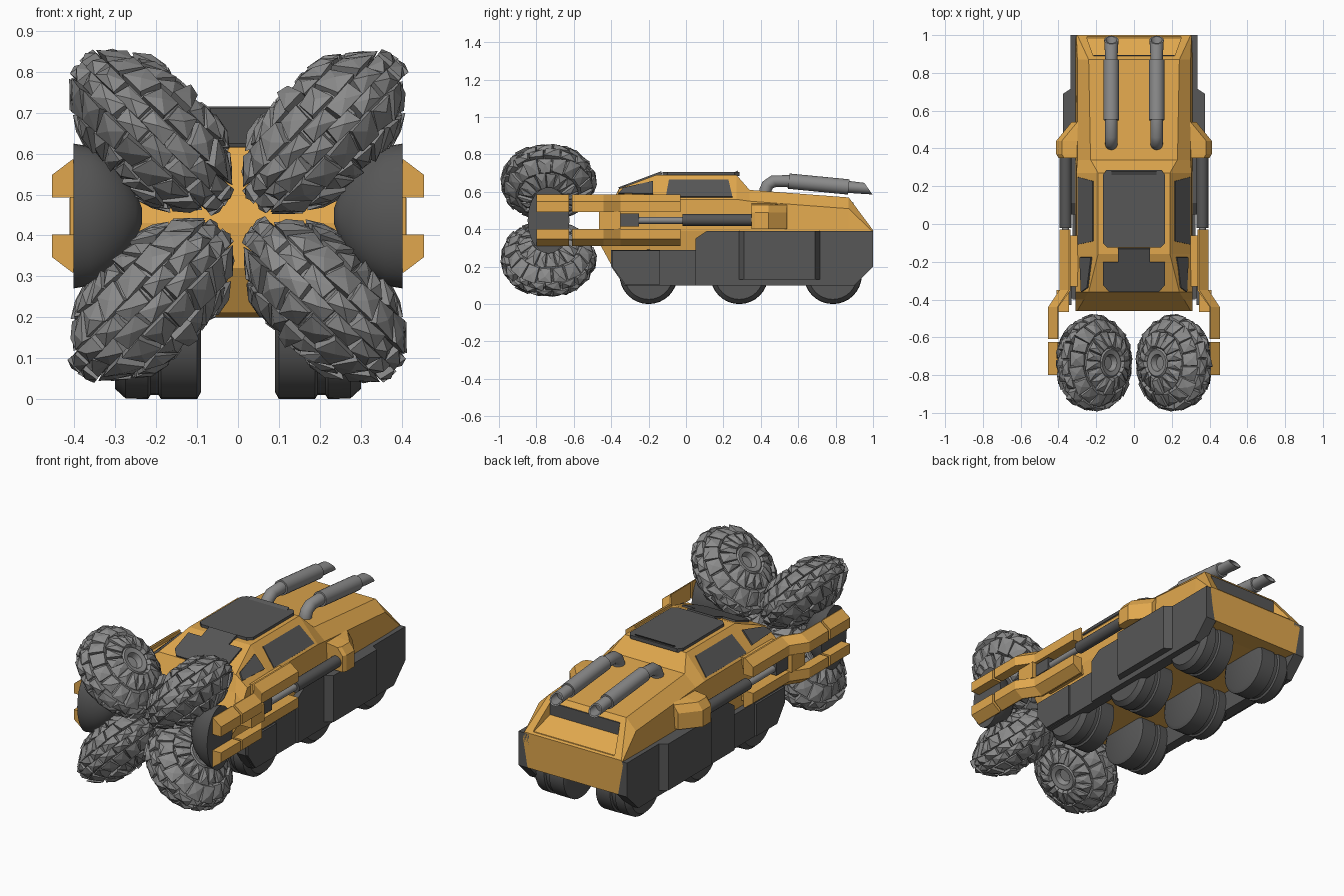
import bpy, bmesh, math, random
from mathutils import Vector, Matrix

if "Cube" in bpy.data.objects:
    bpy.data.objects.remove(bpy.data.objects["Cube"])

random.seed(4)


def material(name, rgb):
    m = bpy.data.materials.new(name)
    m.diffuse_color = (*rgb, 1)
    m.use_nodes = True
    m.node_tree.nodes["Principled BSDF"].inputs["Base Color"].default_value = m.diffuse_color
    return m


ORANGE = material("orange paint", (0.75, 0.39, 0.075))
DARK = material("dark grey", (0.095, 0.095, 0.095))
GREY = material("steel grey", (0.26, 0.26, 0.26))


def finish(name, bm, mat, mirror=False, smooth=False):
    bmesh.ops.recalc_face_normals(bm, faces=bm.faces)
    me = bpy.data.meshes.new(name)
    bm.to_mesh(me)
    bm.free()
    me.materials.append(mat)
    ob = bpy.data.objects.new(name, me)
    bpy.context.collection.objects.link(ob)
    if mirror:
        ob.modifiers.new("mirror", 'MIRROR').use_clip = False
    if smooth:
        bpy.ops.object.select_all(action='DESELECT')
        ob.select_set(True)
        bpy.context.view_layer.objects.active = ob
        bpy.ops.object.shade_smooth_by_angle(angle=math.radians(35))
    return ob


def loft(name, rings, mat, mirror=False, smooth=False):
    """Skin a list of equal-length point rings and cap both ends."""
    bm = bmesh.new()
    vs = [[bm.verts.new(p) for p in r] for r in rings]
    n = len(vs[0])
    for a, b in zip(vs, vs[1:]):
        for i in range(n):
            bm.faces.new((a[i], a[(i + 1) % n], b[(i + 1) % n], b[i]))
    bm.faces.new(vs[0])
    bm.faces.new(vs[-1])
    return finish(name, bm, mat, mirror, smooth)


def prism(name, pts, vec, mat, mirror=False):
    pts = [Vector(p) for p in pts]
    return loft(name, [pts, [p + Vector(vec) for p in pts]], mat, mirror)


def plate(name, pts, t, mat, mirror=False):
    """Thin plate centred on a flat polygon."""
    p = [Vector(q) for q in pts]
    n = (p[1] - p[0]).cross(p[2] - p[0]).normalized() * t
    return prism(name, [q - n for q in p], n * 2, mat, mirror)


def side(name, yz, x0, x1, mat=DARK):
    return prism(name, [(x0, y, z) for y, z in yz], (x1 - x0, 0, 0), mat, True)


def tube(name, x, rings, mat, seg=20):
    """Round tube in a yz plane; rings are (y, z, radius, heading degrees)."""
    out = []
    for y, z, r, deg in rings:
        a = math.radians(deg)
        out.append([(x + r * math.cos(t), y - r * math.sin(t) * math.sin(a),
                     z + r * math.sin(t) * math.cos(a))
                    for t in (2 * math.pi * i / seg for i in range(seg))])
    return loft(name, out, mat, True, True)


def turned(profile, seg):
    """Rings around the x axis from (x, radius) pairs."""
    return [[Vector((a, r * math.cos(t), r * math.sin(t)))
             for t in (2 * math.pi * i / seg for i in range(seg))] for a, r in profile]


# --- hull: half sections bottom, waist, shoulder, top
SECT = [(-.46, .28, .32, .31, .37, .31, .40, .30, .43),
        (-.40, .28, .21, .31, .38, .31, .49, .265, .535),
        (-.36, .28, .21, .31, .39, .31, .56, .24, .615),
        (-.16, .28, .21, .31, .39, .305, .56, .19, .69),
        (.27, .28, .21, .31, .39, .305, .56, .19, .69),
        (.34, .28, .21, .31, .39, .30, .55, .23, .61),
        (.87, .28, .21, .31, .39, .30, .51, .24, .57),
        (1.0, .28, .20, .31, .37, .305, .385, .30, .395)]
rings = []
for y, *c in SECT:
    half = [(c[i], y, c[i + 1]) for i in (0, 2, 4, 6)]
    rings.append(half + [(-x, yy, z) for x, yy, z in reversed(half)])
hull = loft("hull", rings, ORANGE)

# --- rear recess with sloped ledge and dark back wall
cutter = loft("recess_cutter", [[(-w, y, z), (w, y, z), (w, y, .7), (-w, y, .7)]
                                for w, y, z in ((.215, .89, .475), (.25, .985, .405), (.25, 1.1, .405))], DARK)
cutter.hide_render = True
cutter.hide_viewport = True
b = hull.modifiers.new("recess", 'BOOLEAN')
b.operation, b.solver, b.object = 'DIFFERENCE', 'EXACT', cutter
plate("rear_vent", [(-.215, .892, .475), (.215, .892, .475), (.215, .892, .543), (-.215, .892, .543)], .004, DARK)


# --- cabin windows laid on the sloped sides
def slope(i, u, t):
    a, c = SECT[i], SECT[i + 1]
    m = [p + (q - p) * u for p, q in zip(a, c)]
    return (m[5] + (m[7] - m[5]) * t, m[0], m[6] + (m[8] - m[6]) * t)


plate("side_window", [slope(3, u, t) for u, t in ((.12, .08), (.95, .08), (.9, .78), (.16, .78))],
      .005, DARK, True)
plate("quarter_window", [slope(2, u, t) for u, t in ((.0, .5), (.92, .2), (.92, .75), (.12, .88))],
      .009, DARK, True)


# --- roof hatch, small lip and front hatch on the windscreen slope
def both(half):
    return half + [(-x, y) for x, y in reversed(half)]


prism("roof_hatch", [(x, y, .685) for x, y in both([(.14, -.125), (.165, -.10), (.165, .26), (.145, .285)])],
      (0, 0, .02), DARK)
prism("hatch_lip", [(-.12, .25, .70), (-.12, .28, .715), (-.12, .27, .695)], (.24, 0, 0), DARK)
plate("front_hatch", [(x, y, .615 + (y + .36) * .375) for x, y in
                      both([(.13, -.358), (.165, -.32), (.165, -.20), (.085, -.20), (.085, -.13)])],
      .009, DARK)

# --- side skirts
side("front_skirt", [(-.40, .29), (-.40, .20), (-.33, .10), (.06, .10), (.06, .29)], .27, .325)
side("front_skirt_panel", [(-.395, .285), (-.395, .20), (-.325, .105), (-.14, .105), (-.14, .285)], .32, .337)
side("rear_skirt", [(.05, .10), (.05, .35), (.11, .39), (1.0, .39), (1.0, .20), (.90, .10)], .27, .335)
prism("skirt_bulge", [(.33, .28, .13), (.375, .31, .13), (.375, .69, .13), (.33, .72, .13)],
      (0, 0, .26), DARK, True)

# --- six road wheels, smooth drums with a groove
for k, y in enumerate((-.20, .285, .785)):
    prof = [(.09, .137), (.10, .155), (.188, .155), (.194, .145), (.214, .145),
            (.22, .155), (.275, .153), (.30, .13)]
    r = [[p + Vector((0, y, .155)) for p in ring] for ring in turned(prof, 32)]
    loft(f"road_wheel_{k + 1}", r, DARK, True, True)

# --- front arms, upper and lower, in two pieces
MID = .4475


def arm(name, stations, s):
    out = []
    for y, xi, xo in stations:
        out.append([(x, y, MID + s * z) for x, z in
                    ((xi, .045), (xo, .045), (xo, .10), (xo - .05, .138), (xi, .138))])
    loft(name, out, ORANGE, True)


for label, s in (("upper", 1), ("lower", -1)):
    arm(label + "_arm_tip", [(-.80, .40, .455), (-.625, .40, .455)], s)
    arm(label + "_arm", [(-.61, .40, .455), (-.44, .40, .455), (-.35, .335, .395), (-.03, .335, .395)], s)
    # mounting pads between arm and hull
    z0 = MID + s * .09
    side(label + "_arm_mount", [(-.33, z0 - .03), (-.06, z0 - .03), (-.06, z0 + .03), (-.33, z0 + .03)],
         .29, .345, ORANGE)
side("arm_link", [(-.465, .40), (-.35, .40), (-.35, .495), (-.465, .495)], .345, .41, ORANGE)

# --- side pistons and their rear anchors
tube("piston_body", .362, [(-.02, .45, .025, 0), (-.02, .45, .032, 0), (.36, .45, .032, 0)], DARK)
tube("piston_rod", .362, [(-.27, .447, .018, 0), (0, .447, .018, 0)], GREY)
side("piston_bracket", [(-.43, .415), (-.25, .415), (-.25, .485), (-.43, .485)], .33, .385)
loft("piston_anchor", [[(.29, y, .40), (x, y, .40), (x, y, .49), (x - .03, y, .53), (.29, y, .54)]
                       for y, x in ((.35, .40), (.37, .412), (.44, .412), (.54, .33))], ORANGE, True)

# --- narrow domed drill hubs between the arm tips
WY = -.735
dome = [(.235, .02), (.25, .06), (.28, .11), (.32, .148), (.36, .17), (.402, .177)]
loft("drill_hub", [[Vector((p.x, p.y * .63 + WY, p.z + MID)) for p in r] for r in turned(dome, 40)],
     DARK, True, True)

# --- drill wheel core and rough tread blocks
SEG = 17
half = [(.095, .02), (.095, .035), (.125, .045), (.13, .07), (.115, .085), (.095, .15), (.06, .20), (.02, .225)]
core = turned(half + [(-a, r) for a, r in reversed(half)], SEG * 2)
bm = bmesh.new()
vs = [[bm.verts.new(p) for p in r] for r in core]
for a, c in zip(vs, vs[1:]):
    for i in range(SEG * 2):
        j = (i + 1) % (SEG * 2)
        bm.faces.new((a[i], a[j], c[j], c[i]))
bm.faces.new(vs[0])
bm.faces.new(vs[-1])
OUTLINE = [(0, 0, .259), (.22, .042, .25), (.6, .105, .178), (.9, .148, .10), (1, .13, .075)]


def tread(u, ang, k):
    """Point on the double-cone tread envelope, u from -1 to 1 across it."""
    v = min(abs(u), 1)
    for p, q in zip(OUTLINE, OUTLINE[1:]):
        if v <= q[0]:
            f = (v - p[0]) / (q[0] - p[0])
            a, r = p[1] + (q[1] - p[1]) * f, p[2] + (q[2] - p[2]) * f
            break
    return Vector((k * math.copysign(a, u), k * r * math.cos(ang), k * r * math.sin(ang)))


step = 2 * math.pi / SEG
for row, (u0, u1) in enumerate(((-.95, -.6), (-.6, -.24), (-.24, .02), (-.02, .24), (.24, .6), (.6, .95))):
    for i in range(SEG):
        ang = (i + (row % 2) * .5) * step
        um, ud = (u0 + u1) / 2, (u1 - u0) / 2
        lift = random.uniform(.95, 1.01)
        low, top = [], []
        for du, da in ((-1, -1), (1, -1), (1, 1), (-1, 1)):
            low.append(bm.verts.new(tread(um + du * ud, ang + da * step * .5, .82)))
            top.append(bm.verts.new(tread(um + du * ud * random.uniform(.75, 1),
                                          ang + da * step * random.uniform(.38, .49),
                                          lift + random.uniform(-.06, .015))))
        peak = bm.verts.new(tread(um, ang, lift + .02))
        bm.faces.new(low)
        for q in range(4):
            n = (q + 1) % 4
            bm.faces.new((low[q], low[n], top[n], top[q]))
            bm.faces.new((top[q], top[n], peak))
wheel = finish("drill_wheel_1", bm, GREY)
wheels = [wheel]
for k in range(3):
    w = bpy.data.objects.new(f"drill_wheel_{k + 2}", wheel.data)
    bpy.context.collection.objects.link(w)
    wheels.append(w)
for w, (sx, sz) in zip(wheels, ((1, 1), (-1, 1), (1, -1), (-1, -1))):
    turn = Vector((1, 0, 0)).rotation_difference(Vector((-sx, 0, sz)).normalized())
    w.matrix_world = Matrix.Translation((sx * .211, WY, MID + sz * .206)) @ turn.to_matrix().to_4x4()

# --- twin exhausts with mufflers and slanted open tips
tube("exhaust", .12, [(.425, .56, .033, 90), (.425, .61, .033, 82), (.437, .637, .033, 58), (.47, .657, .033, 25),
                      (.55, .657, .033, -6), (.55, .657, .041, -6), (.85, .628, .041, -6), (.87, .626, .041, -6),
                      (.87, .626, .032, -6), (.975, .617, .038, 35), (.975, .617, .03, 35),
                      (.93, .62, .026, -6)], GREY)
